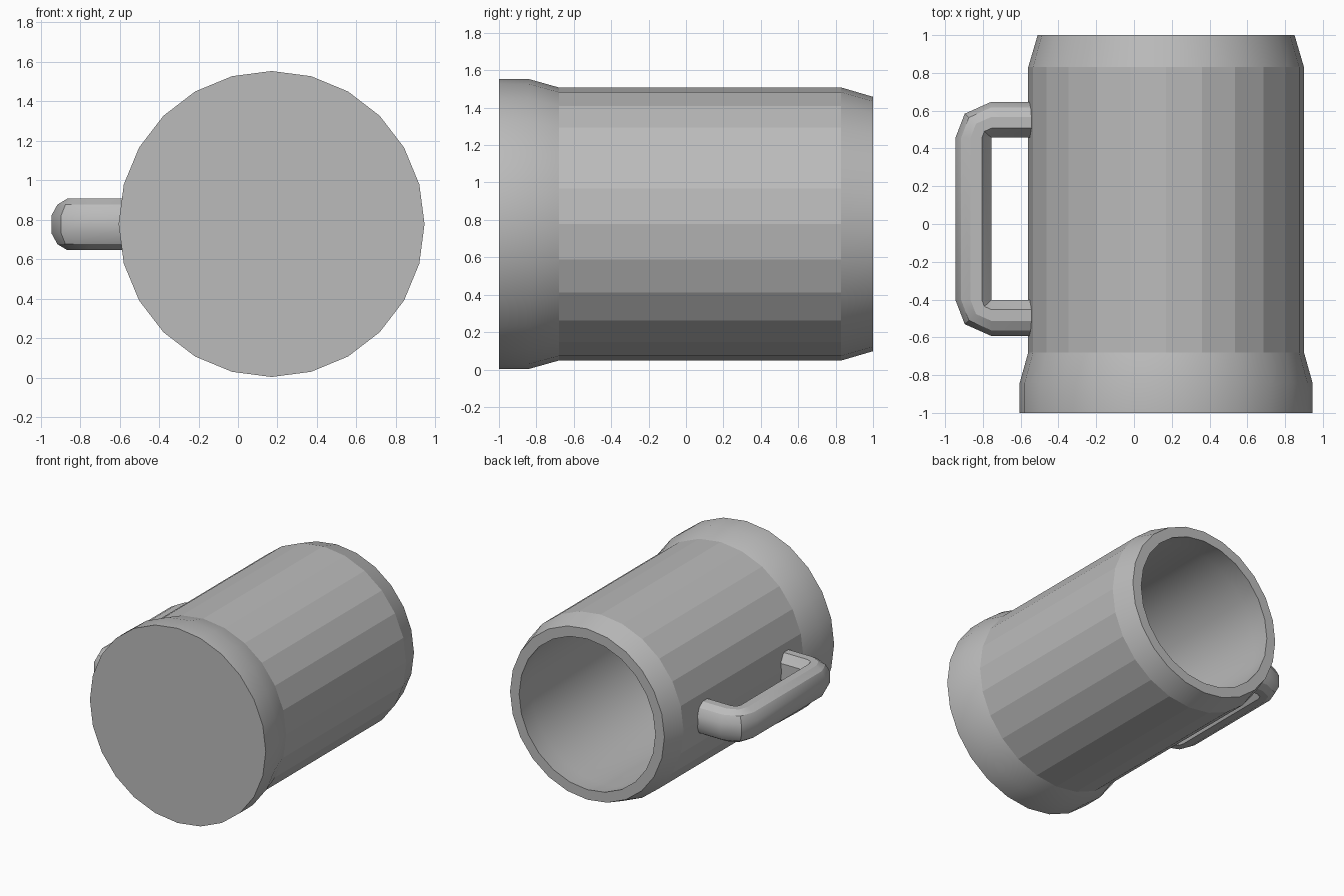
import bpy, math
from mathutils import Vector

if "Cube" in bpy.data.objects:
    bpy.data.objects.remove(bpy.data.objects["Cube"], do_unlink=True)

grey = bpy.data.materials.new("Plain Grey")
grey.use_nodes = True
COLOR = (0.5, 0.5, 0.5, 1)
grey.diffuse_color = COLOR
grey.node_tree.nodes["Principled BSDF"].inputs["Base Color"].default_value = COLOR


def loft(name, rings, angle):
    """Skin a list of equal-length point rings and cap both ends."""
    n = len(rings[0])
    verts = [p for ring in rings for p in ring]
    faces = []
    for r in range(len(rings) - 1):
        for i in range(n):
            j = (i + 1) % n
            a, b = r * n, (r + 1) * n
            faces.append((a + i, a + j, b + j, b + i))
    faces.append(tuple(reversed(range(n))))
    faces.append(tuple(range(len(verts) - n, len(verts))))
    mesh = bpy.data.meshes.new(name)
    mesh.from_pydata(verts, [], faces)
    mesh.materials.append(grey)
    obj = bpy.data.objects.new(name, mesh)
    bpy.context.collection.objects.link(obj)
    # merge the coincident corner points and make normals face outward
    bpy.ops.object.select_all(action='DESELECT')
    obj.select_set(True)
    bpy.context.view_layer.objects.active = obj
    bpy.ops.object.mode_set(mode='EDIT')
    bpy.ops.mesh.select_all(action='SELECT')
    bpy.ops.mesh.remove_doubles(threshold=0.0005)
    bpy.ops.mesh.normals_make_consistent(inside=False)
    bpy.ops.object.mode_set(mode='OBJECT')
    bpy.ops.object.shade_smooth_by_angle(angle=math.radians(angle))
    return obj


# Mug body: outer wall, rim, inner wall and floor, lying along y
SIDES = 24
CX, CZ = 0.17, 0.778
PROFILE = [(0.775, -1), (0.775, -0.84), (0.73, -0.68), (0.73, 0.83), (0.68, 1),
           (0.60, 1), (0.62, 0.83), (0.62, -0.85)]


def circle(radius, y):
    steps = [math.tau * i / SIDES for i in range(SIDES)]
    return [Vector((CX + radius * math.cos(a), y, CZ + radius * math.sin(a))) for a in steps]


body = loft("mug_body", [circle(r, y) for r, y in PROFILE], 40)

# Flat outer panels between the smooth foot and lip
for face in body.data.polygons:
    c = face.center
    outer = math.hypot(c.x - CX, c.z - CZ) > 0.66
    if outer and -0.6 < c.y < 0.8:
        face.use_smooth = False

# Handle: a faceted section swept round two tight corners
HALF = [(0.19, 0.045), (0.16, 0.10), (0.11, 0.13), (0.05, 0.13), (0, 0.065)]
SECTION = HALF + [(d, -h) for d, h in reversed(HALF)]


def section(x, y, degrees):
    a = math.radians(degrees)
    return [Vector((x + d * math.cos(a), y + d * math.sin(a), 0.776 + h)) for d, h in SECTION]


INNER_X, ROOT_X, BACK_Y, FRONT_Y = -0.755, -0.5, 0.457, -0.403
stations = [(ROOT_X, BACK_Y, 90)]
stations += [(INNER_X, BACK_Y, a) for a in (90, 138, 180)]
stations += [(INNER_X, FRONT_Y, a) for a in (180, 222, 270)]
stations += [(ROOT_X, FRONT_Y, 270)]
loft("handle", [section(*s) for s in stations], 30)
